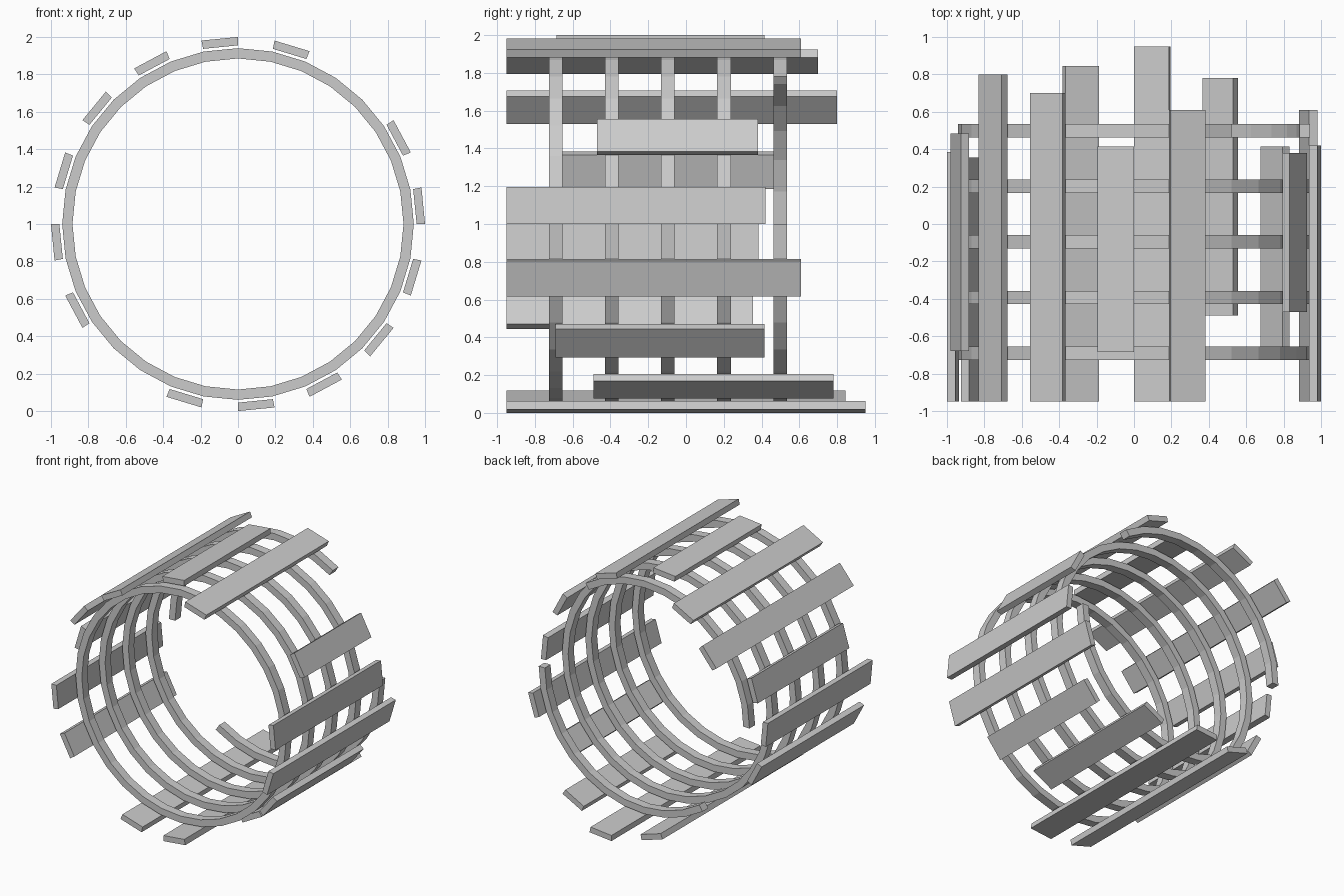
import bpy, bmesh
from math import cos, sin, tau

if "Cube" in bpy.data.objects:
    bpy.data.objects.remove(bpy.data.objects["Cube"])

SIDES = 32


def arc_block(name, first, count, r_in, r_out, y0, y1):
    """Faceted block sweeping `count` segments of a 32-sided tube along y."""
    bm = bmesh.new()
    closed = count == SIDES
    rows = []
    for i in range(count if closed else count + 1):
        a = (first + i) * tau / SIDES
        rows.append([bm.verts.new((r * cos(a), y, 1 + r * sin(a)))
                     for r, y in ((r_in, y0), (r_out, y0), (r_out, y1), (r_in, y1))])
    for i in range(count):
        p, q = rows[i], rows[(i + 1) % len(rows)]
        for j in range(4):
            k = (j + 1) % 4
            bm.faces.new((p[j], p[k], q[k], q[j]))
    if not closed:
        bm.faces.new(rows[0])
        bm.faces.new(rows[-1])
    bmesh.ops.recalc_face_normals(bm, faces=bm.faces[:])
    me = bpy.data.meshes.new(name)
    bm.to_mesh(me)
    bm.free()
    ob = bpy.data.objects.new(name, me)
    bpy.context.collection.objects.link(ob)
    return ob


# Complete hoops
for n, y in enumerate((-0.69, -0.393, -0.096, 0.201)):
    arc_block(f"hoop_{n + 1}", 0, SIDES, 0.885, 0.94, y - 0.036, y + 0.036)

# Broken back hoop: two arcs with gaps on opposite sides
for name, first in (("broken_hoop_top", 5), ("broken_hoop_bottom", 21)):
    arc_block(name, first, 11, 0.885, 0.94, 0.462, 0.534)

# Broken planks: segment index -> front and back end
planks = {
    0: (-0.95, 0.42), 2: (-0.47, 0.38), 6: (-0.95, 0.61), 8: (-0.685, 0.415),
    10: (-0.95, 0.70), 12: (-0.95, 0.80), 14: (-0.68, 0.485), 16: (-0.95, 0.385),
    18: (-0.95, 0.355), 22: (-0.95, 0.845), 24: (-0.95, 0.95), 26: (-0.49, 0.78),
    28: (-0.69, 0.415), 30: (-0.95, 0.61),
}
for seg, (y0, y1) in planks.items():
    arc_block(f"plank_{seg // 2 + 1}", seg, 1, 0.955, 1.0, y0, y1)
